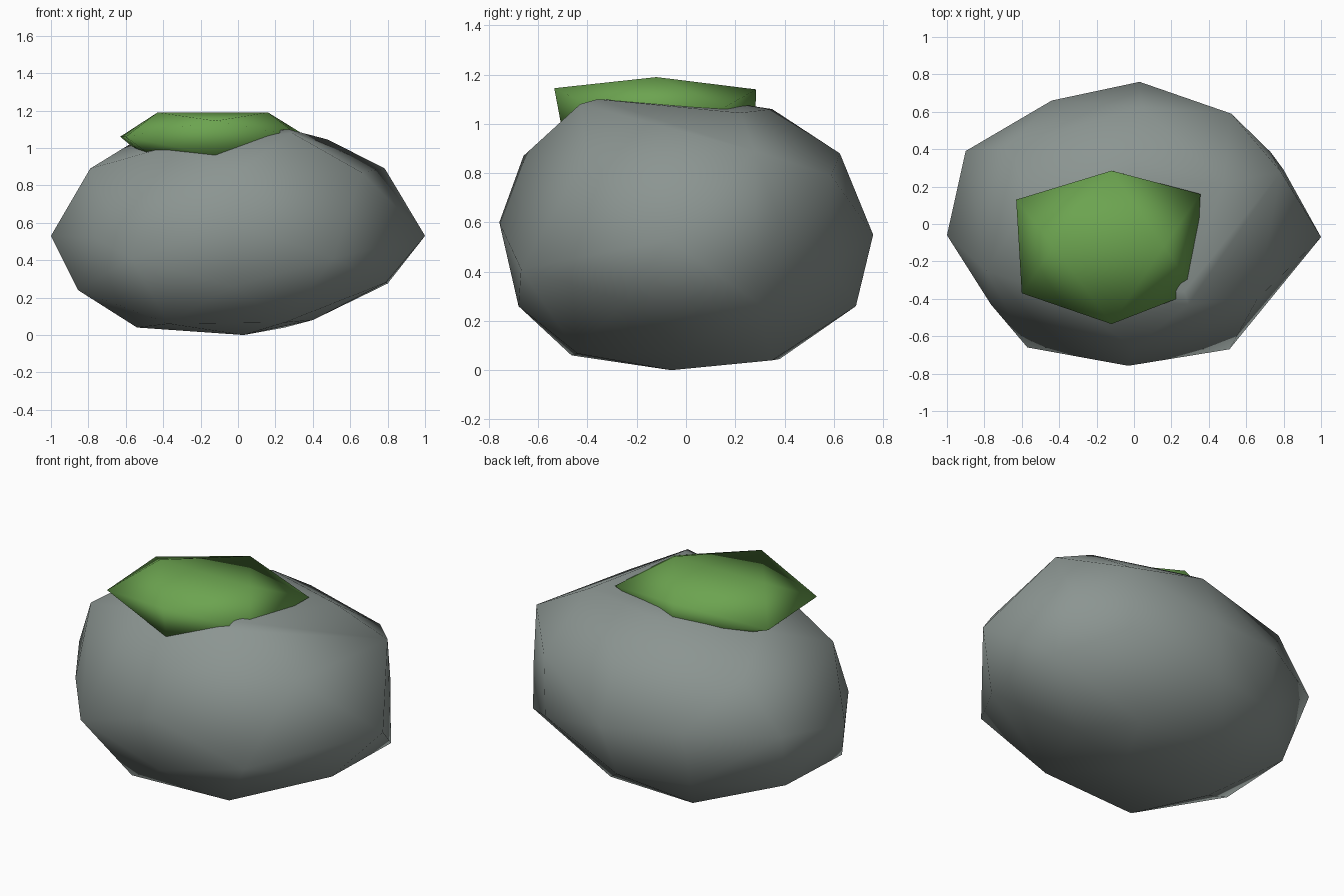
import bpy, bmesh

def material(name, rgb):
    m = bpy.data.materials.new(name)
    m.diffuse_color = (*rgb, 1)
    return m

def faceted_hull(name, corners, mat):
    """Smooth-shaded boulder-like solid wrapped around its corner points."""
    bm = bmesh.new()
    for c in corners:
        bm.verts.new(c)
    bmesh.ops.convex_hull(bm, input=bm.verts[:])
    loose = [v for v in bm.verts if not v.link_faces]
    bmesh.ops.delete(bm, geom=loose, context='VERTS')
    bmesh.ops.recalc_face_normals(bm, faces=bm.faces[:])
    for f in bm.faces:
        f.smooth = True
    me = bpy.data.meshes.new(name)
    bm.to_mesh(me)
    bm.free()
    me.materials.append(mat)
    ob = bpy.data.objects.new(name, me)
    bpy.context.collection.objects.link(ob)
    return ob

stone = material("stone grey", (0.26, 0.30, 0.285))
green = material("moss green", (0.15, 0.37, 0.08))

# Boulder: crown, shoulder, waist, lower ring and base
crown = [(.27, -.36, 1.10), (.29, -.43, 1.08), (.48, .22, 1.045), (0, .22, 1.08),
         (-.02, .35, 1.06), (-.57, .10, 1.025), (-.40, -.38, 1.0)]
shoulder = [(.785, .28, .89), (.52, .59, .79), (.04, .625, .88), (-.66, .42, .88),
            (-.79, -.25, .89), (0, -.66, .87), (.66, -.40, .87)]
waist = [(1, -.07, .53), (.73, .385, .60), (.51, .59, .42), (.03, .76, .55),
         (-.44, .66, .6), (-.90, .39, .60), (-1, -.06, .53), (-.765, -.43, .52),
         (-.57, -.66, .41), (-.03, -.758, .6), (.51, -.67, .41)]
lower = [(.80, .29, .275), (-.03, .69, .26), (-.45, .60, .27), (-.83, .25, .24),
         (-.855, -.24, .24), (-.03, -.68, .26), (.79, -.25, .28)]
base = [(.03, -.06, 0), (.25, -.44, .067), (-.37, -.465, .06), (-.54, -.03, .04),
        (-.31, .38, .045), (.25, .35, .04), (.40, 0, .08)]
faceted_hull("boulder", crown + shoulder + waist + lower + base, stone)

# Moss cap: ridge, rim and buried underside
ridge = [(-.43, -.12, 1.19), (.16, -.12, 1.19), (-.12, -.535, 1.145), (-.12, .285, 1.14)]
rim = [(-.63, .13, 1.06), (-.60, -.37, 1.06), (.355, .16, 1.07), (.33, -.36, 1.06)]
under = [(-.48, -.32, .97), (-.12, -.50, .96), (.20, -.10, .98), (-.10, .28, 1.0),
         (-.44, .13, .99), (-.52, -.03, .97)]
faceted_hull("moss_cap", ridge + rim + under, green)
